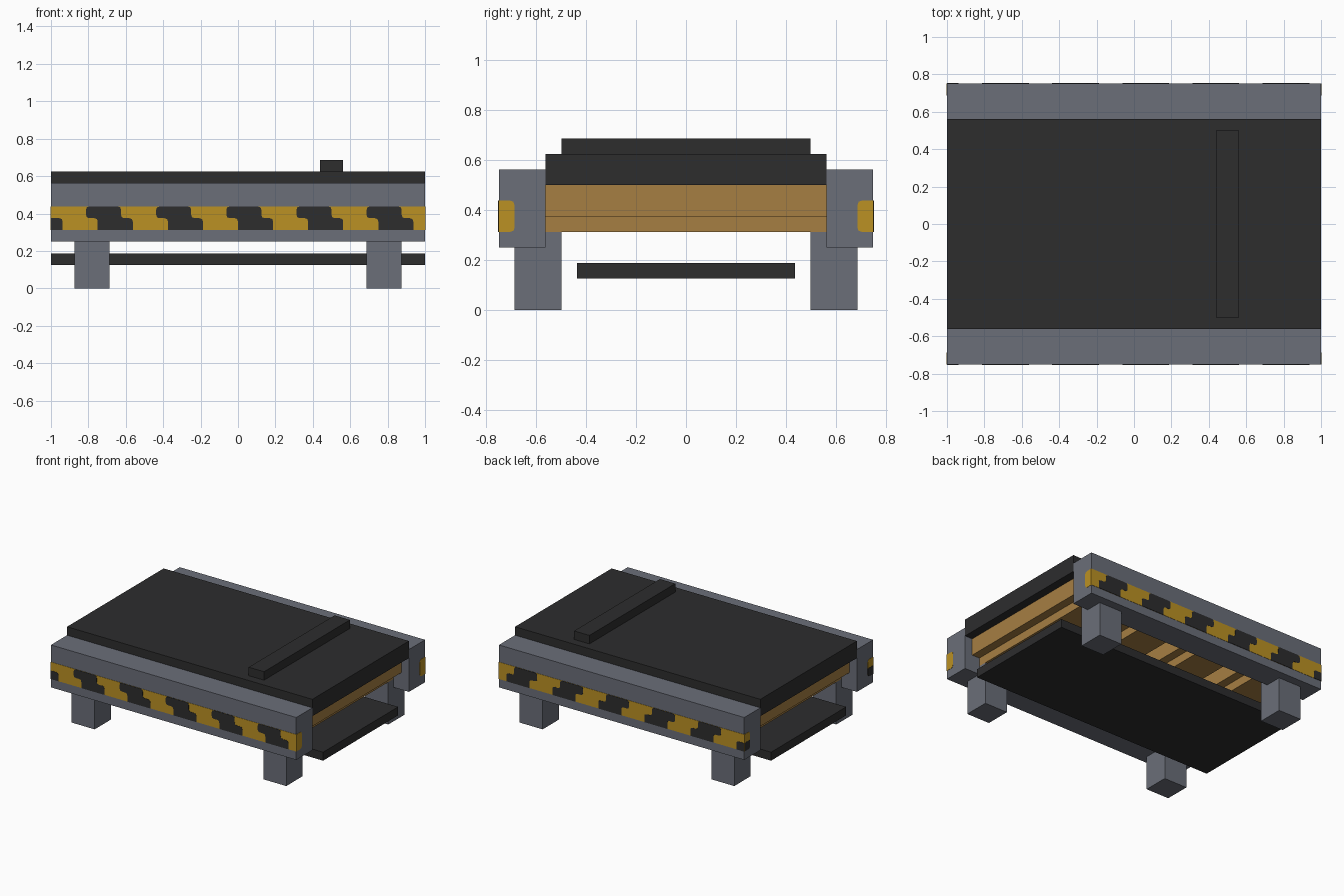
import bpy, bmesh
from mathutils import Vector

cube = bpy.data.objects.get("Cube")
if cube:
    bpy.data.objects.remove(cube, do_unlink=True)

U = 1 / 16  # modelling grid step


def material(name, rgb):
    m = bpy.data.materials.new(name)
    m.use_nodes = True
    m.diffuse_color = (*rgb, 1)
    bsdf = next(n for n in m.node_tree.nodes if n.type == 'BSDF_PRINCIPLED')
    bsdf.inputs["Base Color"].default_value = (*rgb, 1)
    return m


STEEL = material("steel_grey", (0.145, 0.157, 0.190))
RUBBER = material("rubber_black", (0.026, 0.026, 0.027))
WOOD = material("roller_tan", (0.381, 0.209, 0.055))
YELLOW = material("warning_yellow", (0.497, 0.283, 0.017))


def prism(name, points, offset, mat):
    """Extrude a flat outline of 3D points along an offset."""
    bm = bmesh.new()
    face = bm.faces.new([bm.verts.new(p) for p in points])
    ext = bmesh.ops.extrude_face_region(bm, geom=[face], use_keep_orig=True)
    moved = [g for g in ext["geom"] if isinstance(g, bmesh.types.BMVert)]
    bmesh.ops.translate(bm, verts=moved, vec=offset)
    bmesh.ops.recalc_face_normals(bm, faces=bm.faces)
    mesh = bpy.data.meshes.new(name)
    bm.to_mesh(mesh)
    bm.free()
    mesh.materials.append(mat)
    obj = bpy.data.objects.new(name, mesh)
    bpy.context.collection.objects.link(obj)
    return obj


def box(name, x, y, z, mat):
    outline = [(x[0], y[0], z[0]), (x[1], y[0], z[0]),
               (x[1], y[1], z[0]), (x[0], y[1], z[0])]
    return prism(name, outline, (0, 0, z[1] - z[0]), mat)


def soften(points, sharp=(), r=0.018):
    """Round the corners of a 2D outline, except the listed ones."""
    out = []
    for i, p in enumerate(points):
        p = Vector(p)
        if i in sharp:
            out.append(p)
            continue
        a = p + (Vector(points[i - 1]) - p).normalized() * r
        b = p + (Vector(points[(i + 1) % len(points)]) - p).normalized() * r
        out += [a, (a + b) / 4 + p / 2, b]
    return out


# Belt runs and the cleat
box("upper_belt", (-1, 1), (-9 * U, 9 * U), (8 * U, 10 * U), RUBBER)
box("lower_belt", (-1, 1), (-7 * U, 7 * U), (2 * U, 3 * U), RUBBER)
box("belt_cleat", (7 * U, 9 * U), (-8 * U, 8 * U), (10 * U, 11 * U), RUBBER)

# Stepped rollers under the upper belt
for i in range(4):
    cx = -0.75 + 0.5 * i
    half = [(3, 8), (3, 6), (2, 6), (2, 5)]
    profile = half + [(-x, z) for x, z in reversed(half)]
    prism(f"roller_{i + 1}", [(cx + x * U, -9 * U, z * U) for x, z in profile],
          (0, 18 * U, 0), WOOD)

LOW, MID, TOP = 5 * U, 6 * U, 7 * U
for side, s in (("front", -1), ("back", 1)):
    # Rail and legs
    box(f"{side}_rail", (-1, 1), (s * 9 * U, s * 12 * U), (4 * U, 9 * U), STEEL)
    for end, e in (("left", 1), ("right", -1)):
        box(f"{side}_{end}_leg", (e * 11 * U, e * 14 * U),
            (s * 8 * U, s * 11 * U), (0, 5 * U), STEEL)

    # Yellow warning band along the outer face
    band = [(-1, LOW), (1, LOW), (1, TOP), (-1, TOP)]
    prism(f"{side}_warning_band", [(x, s * 0.75, z) for x, z in band],
          (0, s * 0.002, 0), YELLOW)

    # Stepped black stripes
    def stripe(n, outline):
        prism(f"{side}_stripe_{n}", [(x, s * 0.75, z) for x, z in outline],
              (0, s * 0.0035, 0), RUBBER)

    stripe(0, soften([(-1, LOW), (-1, MID), (-1 + U, MID), (-1 + U, LOW)], (0, 1, 3)))
    for n in range(5):
        a = -13 * U + 6 * U * n
        stripe(n + 1, soften([
            (a, TOP), (a + 3 * U, TOP), (a + 3 * U, MID), (a + 4 * U, MID),
            (a + 4 * U, LOW), (a + U, LOW), (a + U, MID), (a, MID)], (4, 5)))

    # Band wrapped round the rail ends
    for end, e in (("left", 1), ("right", -1)):
        wrap = soften([(0.75, LOW), (0.75, TOP), (11 * U, TOP), (11 * U, LOW)], (0, 1))
        prism(f"{side}_{end}_band_end", [(e, s * y, z) for y, z in wrap],
              (e * 0.002, 0, 0), YELLOW)
    tail = soften([(0.75, LOW), (0.75, MID), (11 * U, MID), (11 * U, LOW)], (0, 1, 2))
    prism(f"{side}_right_stripe_end", [(-1, s * y, z) for y, z in tail],
          (-0.0035, 0, 0), RUBBER)
